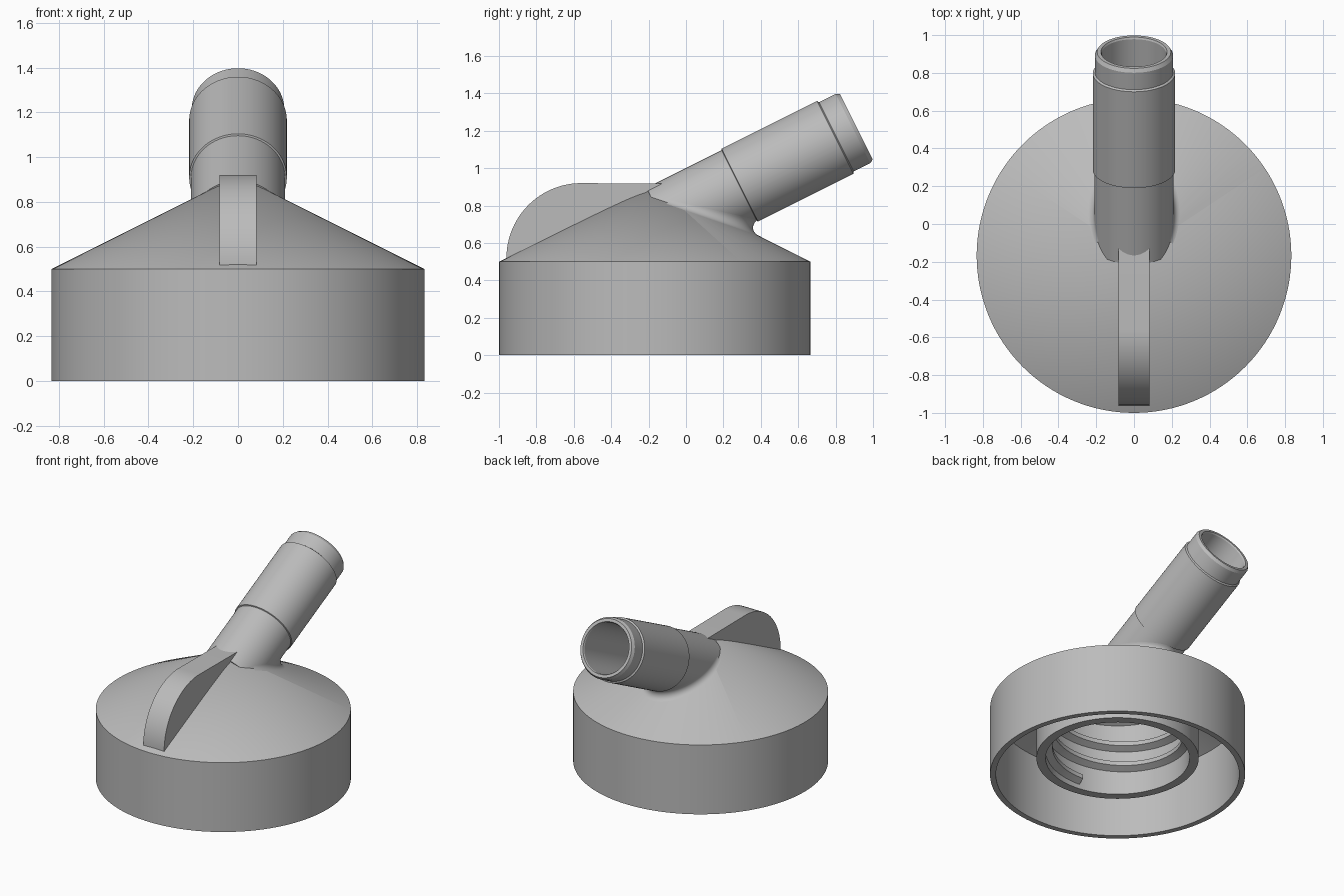
import bpy, bmesh, math
from mathutils import Matrix, Vector

if "Cube" in bpy.data.objects:
    bpy.data.objects.remove(bpy.data.objects["Cube"])

grey = bpy.data.materials.new("plain grey")
grey.use_nodes = True
grey.diffuse_color = (0.5, 0.5, 0.5, 1)
grey.node_tree.nodes["Principled BSDF"].inputs["Base Color"].default_value = (0.5, 0.5, 0.5, 1)

CAP_Y = -0.167                      # cap axis
APEX = 0.917                        # cone tip height
TILT = math.atan(0.5)               # slope of cone and spout
SPOUT = Vector((0, 0.285, 0.908))   # point on the spout axis
SPOUT_R = 0.21


def finish(name, bm, matrix=Matrix.Identity(4), recalc=True):
    if recalc:
        bmesh.ops.recalc_face_normals(bm, faces=bm.faces)
    mesh = bpy.data.meshes.new(name)
    bm.to_mesh(mesh)
    bm.free()
    mesh.transform(matrix)
    mesh.materials.append(grey)
    obj = bpy.data.objects.new(name, mesh)
    bpy.context.collection.objects.link(obj)
    return obj


def lathe(name, profile, matrix, steps=128):
    """Revolve a closed (radius, height) profile about z."""
    bm = bmesh.new()
    vs = [bm.verts.new((r, 0, z)) for r, z in profile]
    es = [bm.edges.new((vs[i - 1], vs[i])) for i in range(len(vs))]
    bmesh.ops.spin(bm, geom=vs + es, cent=(0, 0, 0), axis=(0, 0, 1),
                   angle=math.tau, steps=steps, use_merge=True)
    bmesh.ops.remove_doubles(bm, verts=bm.verts, dist=1e-5)
    axis_edges = [e for e in bm.edges if not e.link_faces]
    bmesh.ops.delete(bm, geom=axis_edges, context='EDGES')
    return finish(name, bm, matrix)


def cut(obj, cutter):
    mod = obj.modifiers.new("cut", 'BOOLEAN')
    mod.operation = 'DIFFERENCE'
    mod.solver = 'EXACT'
    mod.object = cutter
    bpy.context.view_layer.objects.active = obj
    bpy.ops.object.modifier_apply(modifier=mod.name)
    bpy.data.objects.remove(cutter)


cap_frame = Matrix.Translation((0, CAP_Y, 0))
spout_frame = Matrix.Translation(SPOUT) @ Matrix.Rotation(TILT - math.pi / 2, 4, 'X')

# Hollow cap: skirt, conical roof and inner collar in one profile
cap = lathe("cap", [(0.833, 0), (0.833, 0.5), (0, APEX), (0, 0.875), (0.47, 0.64),
                    (0.47, 0.125), (0.53, 0.125), (0.53, 0.61), (0.795, 0.4775),
                    (0.795, 0)], cap_frame)
bore = lathe("bore_cutter", [(0, -0.35), (0.17, -0.35), (0.17, 0.8), (0, 0.8)], spout_frame)
bore.hide_render = True
cut(cap, bore)

# Spout tube with thicker grip section and stepped, chamfered lip
spout = lathe("spout", [(SPOUT_R, -0.45), (SPOUT_R, 0), (0.218, 0.003), (0.218, 0.573),
                        (0.207, 0.58), (0.207, 0.68), (0.195, 0.7), (0.175, 0.7),
                        (0.17, 0.69), (0.17, -0.45)], spout_frame)
chamber = lathe("chamber_cutter", [(0, 0.3), (0.75, 0.3), (0.75, 0.5), (0, 0.875)], cap_frame)
chamber.hide_render = True
cut(spout, chamber)

# Rolling-ball fillet where the spout leaves the cone
F = 0.045
axis = Vector((0, math.cos(TILT), math.sin(TILT)))
up = Vector((0, -math.sin(TILT), math.cos(TILT)))


def cone_distance(p):
    rho = math.hypot(p.x, p.y - CAP_Y)
    return (p.z - APEX + 0.5 * rho) * math.cos(TILT)


bm = bmesh.new()
rows = []
for i in range(73):
    a = math.radians(-90 - 118 + 236 * i / 72)
    n = Vector((math.cos(a), 0, 0)) + math.sin(a) * up
    lo, hi = -0.6, 0.4
    for _ in range(40):
        mid = (lo + hi) / 2
        if cone_distance(SPOUT + n * (SPOUT_R + F) + axis * mid) < F:
            lo = mid
        else:
            hi = mid
    ball = SPOUT + n * (SPOUT_R + F) + axis * lo
    out = Vector((ball.x, ball.y - CAP_Y, 0)).normalized()
    m = out * math.sin(TILT) + Vector((0, 0, math.cos(TILT)))
    rows.append([bm.verts.new(ball - n.slerp(m, j / 10) * F) for j in range(11)])
for r, s in zip(rows, rows[1:]):
    for j in range(10):
        bm.faces.new((r[j], s[j], s[j + 1], r[j + 1]))
fillet = finish("spout_fillet", bm, recalc=False)

# Upright fin with a quarter-round front
bm = bmesh.new()
outline = [(-0.13, APEX), (-0.13, 0.89), (-0.167, 0.895), (-0.96, 0.5)]
for i in range(25):
    a = math.pi - math.pi / 2 * i / 24
    outline.append((-0.56 + 0.4 * math.cos(a), 0.52 + 0.4 * math.sin(a)))
face = bm.faces.new([bm.verts.new((-0.083, y, z)) for y, z in outline])
side = bmesh.ops.extrude_face_region(bm, geom=[face])
bmesh.ops.translate(bm, vec=(0.166, 0, 0),
                    verts=[g for g in side["geom"] if isinstance(g, bmesh.types.BMVert)])
fin = finish("fin", bm)

# Helical thread ridge inside the collar
bm = bmesh.new()
section = [(0.475, -0.04), (0.425, -0.015), (0.425, 0.015), (0.475, 0.04)]
turns, pitch, count = 2.5, 0.15, 180
loops = []
for i in range(count + 1):
    a = math.radians(-98) + math.tau * turns * i / count
    z0 = 0.195 + pitch * turns * i / count
    loops.append([bm.verts.new((r * math.cos(a), r * math.sin(a), z0 + z)) for r, z in section])
for p, q in zip(loops, loops[1:]):
    for j in range(4):
        bm.faces.new((p[j - 1], p[j], q[j], q[j - 1]))
bm.faces.new(loops[0])
bm.faces.new(loops[-1])
thread = finish("thread", bm, cap_frame)

# Smooth shading with crisp edges
for obj in (cap, spout, fillet, fin, thread):
    bpy.ops.object.select_all(action='DESELECT')
    obj.select_set(True)
    bpy.context.view_layer.objects.active = obj
    bpy.ops.object.shade_smooth_by_angle(angle=math.radians(25))
